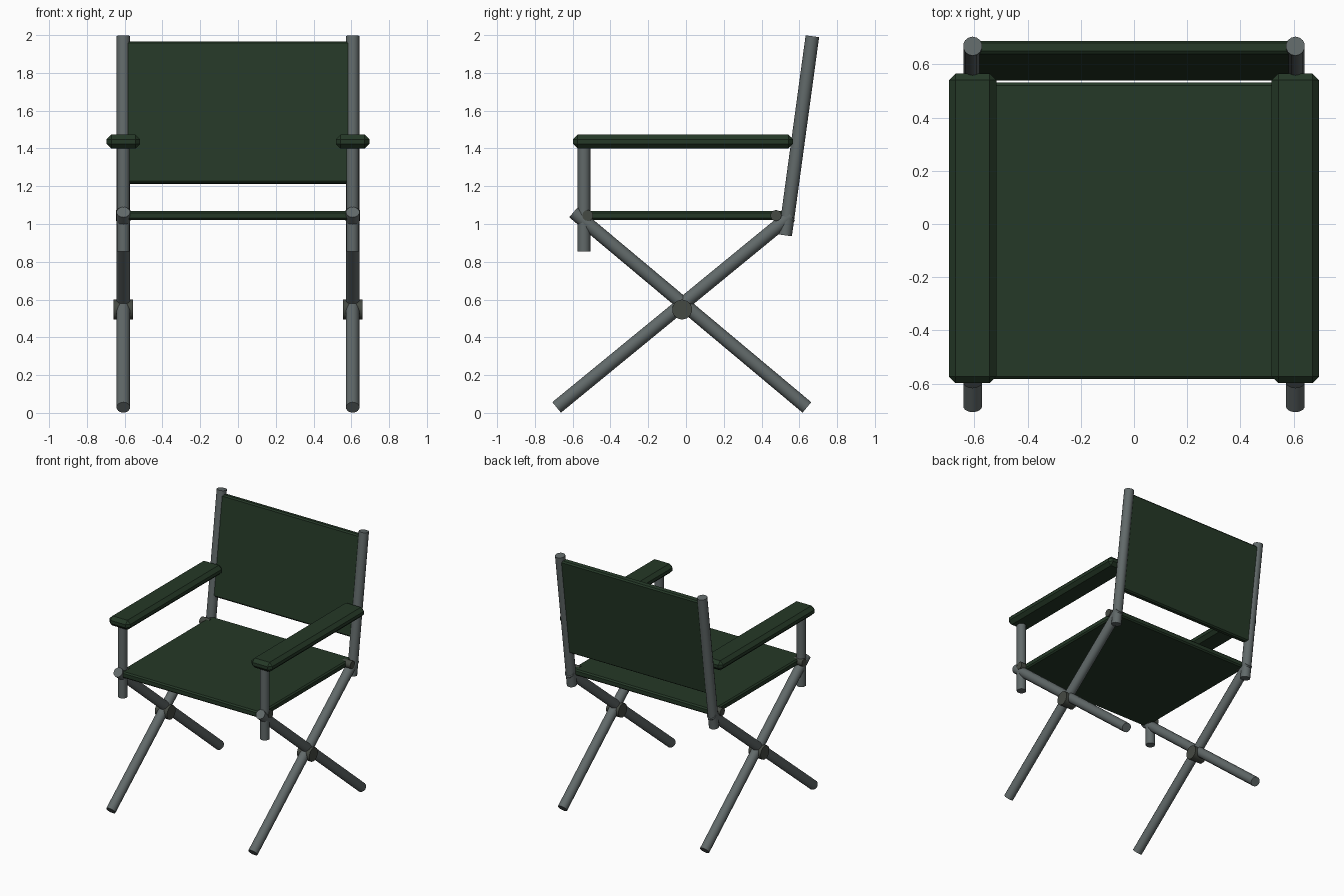
import bpy, bmesh, math
from mathutils import Vector, Matrix

if "Cube" in bpy.data.objects:
    bpy.data.objects.remove(bpy.data.objects["Cube"])


def material(name, rgb):
    m = bpy.data.materials.new(name)
    m.diffuse_color = (*rgb, 1)
    m.use_nodes = True
    m.node_tree.nodes["Principled BSDF"].inputs["Base Color"].default_value = m.diffuse_color
    return m


METAL = material("grey metal", (0.12, 0.142, 0.142))
GREEN = material("dark green canvas", (0.018, 0.040, 0.020))
JOINT = material("dark joint", (0.060, 0.068, 0.056))


def finish(bm, name, mat, smooth):
    bmesh.ops.recalc_face_normals(bm, faces=bm.faces)
    me = bpy.data.meshes.new(name)
    bm.to_mesh(me)
    bm.free()
    me.materials.append(mat)
    ob = bpy.data.objects.new(name, me)
    bpy.context.collection.objects.link(ob)
    if smooth:
        bpy.ops.object.select_all(action='DESELECT')
        bpy.context.view_layer.objects.active = ob
        ob.select_set(True)
        bpy.ops.object.shade_smooth_by_angle(angle=math.radians(40))
    return ob


def tube(name, a, b, r, mat=METAL, sides=14):
    a, b = Vector(a), Vector(b)
    d = b - a
    mtx = Matrix.Translation((a + b) / 2) @ d.to_track_quat('Z', 'Y').to_matrix().to_4x4()
    bm = bmesh.new()
    bmesh.ops.create_cone(bm, cap_ends=True, segments=sides, radius1=r, radius2=r,
                          depth=d.length, matrix=mtx)
    return finish(bm, name, mat, True)


def block(name, centre, size, bevel, tilt=0):
    bm = bmesh.new()
    bmesh.ops.create_cube(bm, size=1, matrix=Matrix.Diagonal((*size, 1)))
    bmesh.ops.bevel(bm, geom=bm.edges[:], offset=bevel, segments=1,
                    affect='EDGES', profile=0.5)
    bm.transform(Matrix.Translation(centre) @ Matrix.Rotation(tilt, 4, 'X'))
    return finish(bm, name, GREEN, False)


X = 0.607
R = 0.036
post_low, post_top = Vector((0, 0.525, 0.94)), Vector((0, 0.669, 1.994))
tilt = -math.atan2(post_top.y - post_low.y, post_top.z - post_low.z)

# Side frames: crossed legs, posts, joints and arms
for side, s in (("left", -1), ("right", 1)):
    x = s * X
    tube(side + " front leg", (x, -0.685, 0.029), (x, 0.555, 1.045), R)
    tube(side + " back leg", (x, 0.64, 0.029), (x, -0.595, 1.063), R)
    tube(side + " arm post", (x, -0.54, 0.855), (x, -0.54, 1.42), 0.034)
    tube(side + " back post", (x, post_low.y, post_low.z), (x, post_top.y, post_top.z), R)
    tube(side + " leg pivot", (s * 0.555, -0.021, 0.547), (s * 0.66, -0.021, 0.547), 0.053, JOINT)
    for end, y in (("front", -0.52), ("back", 0.476)):
        tube(f"{side} {end} seat pin", (s * 0.57, y, 1.045), (s * 0.645, y, 1.045), 0.029, JOINT)
    block(side + " armrest", (x, -0.016, 1.436), (0.178, 1.165, 0.074), 0.025)

# Canvas seat
block("seat", (0, -0.026, 1.045), (1.21, 1.115, 0.048), 0.01)

# Canvas back, tilted with the posts
t = (1.59 - post_low.z) / (post_top.z - post_low.z)
block("backrest", post_low.lerp(post_top, t), (1.2, 0.05, 0.757), 0.01, tilt)
